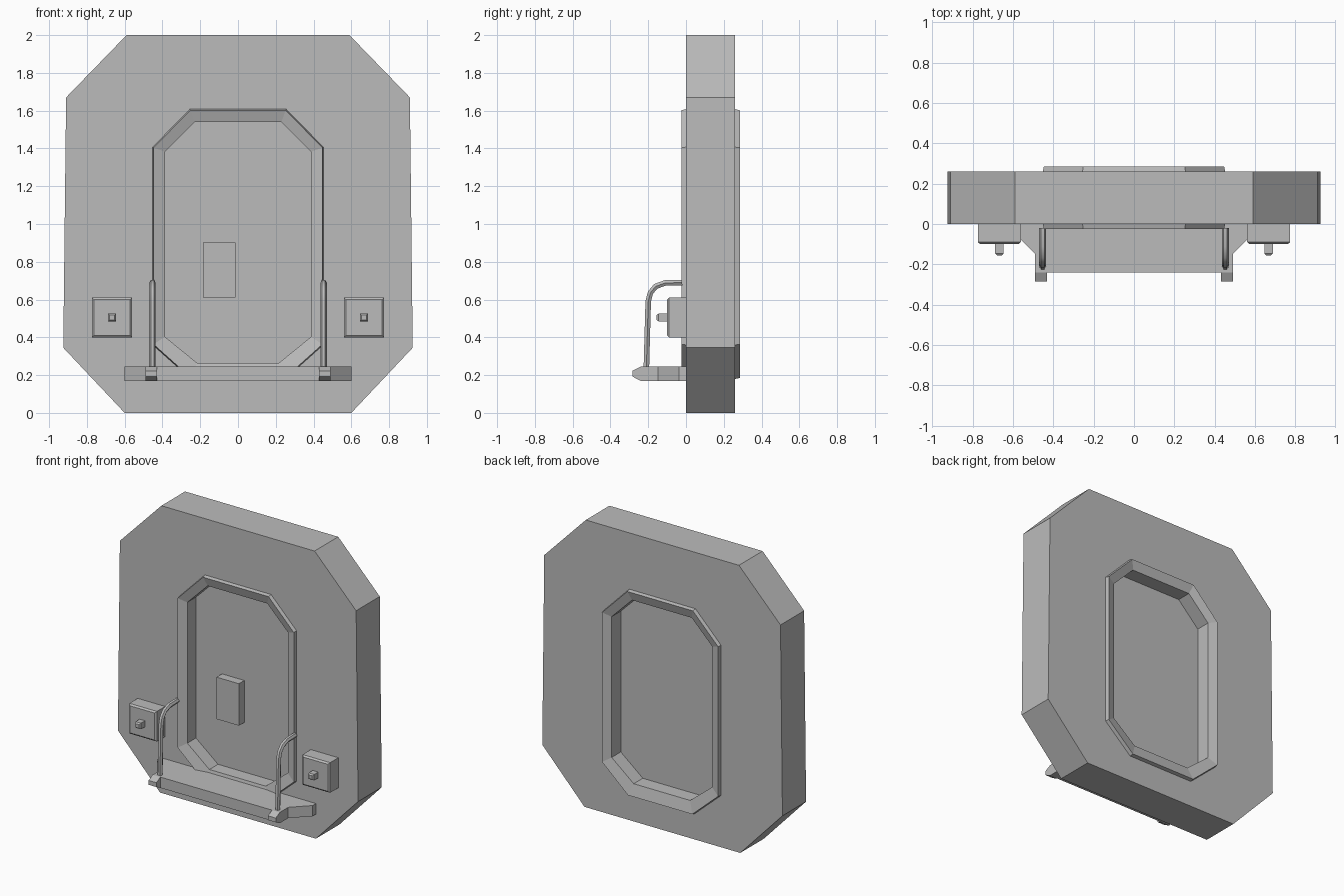
import bpy, bmesh

cube = bpy.data.objects.get("Cube")
if cube:
    bpy.data.objects.remove(cube)

GREY = (0.5, 0.5, 0.5, 1)
grey = bpy.data.materials.new("plain grey")
grey.use_nodes = True
grey.diffuse_color = GREY
grey.node_tree.nodes["Principled BSDF"].inputs["Base Color"].default_value = GREY


def add_object(name, bm):
    bmesh.ops.recalc_face_normals(bm, faces=bm.faces)
    mesh = bpy.data.meshes.new(name)
    bm.to_mesh(mesh)
    bm.free()
    mesh.materials.append(grey)
    obj = bpy.data.objects.new(name, mesh)
    bpy.context.collection.objects.link(obj)
    return obj


def octagon(top, shoulder, hip, bottom):
    """Symmetric eight-sided outline from its four right-hand (x, z) corners."""
    right = [bottom, hip, shoulder, top]
    return right + [(-x, z) for x, z in reversed(right)]


def loft(name, sections, ring=False):
    """Join (outline, y) sections; a ring closes on itself, otherwise ends are capped."""
    bm = bmesh.new()
    loops = [[bm.verts.new((x, y, z)) for x, z in pts] for pts, y in sections]
    pairs = list(zip(loops, loops[1:]))
    if ring:
        pairs.append((loops[-1], loops[0]))
    else:
        bm.faces.new(loops[0])
        bm.faces.new(loops[-1])
    for a, b in pairs:
        for i in range(len(a)):
            j = (i + 1) % len(a)
            bm.faces.new((a[i], a[j], b[j], b[i]))
    return add_object(name, bm)


def rect(cx, cz, w, h):
    return [(cx - w / 2, cz - h / 2), (cx + w / 2, cz - h / 2),
            (cx + w / 2, cz + h / 2), (cx - w / 2, cz + h / 2)]


# Outlines
THICK = 0.26
wall = octagon((0.59, 2), (0.91, 1.67), (0.925, 0.345), (0.6, 0))
rim = octagon((0.255, 1.608), (0.452, 1.407), (0.452, 0.36), (0.25, 0.18))
lip = octagon((0.252, 1.602), (0.447, 1.404), (0.447, 0.363), (0.248, 0.185))
opening = octagon((0.23, 1.54), (0.387, 1.383), (0.387, 0.403), (0.217, 0.265))

# Wall with doorway, door frame and recessed door
loft("wall", [(wall, 0), (wall, THICK), (rim, THICK), (rim, 0)], ring=True)
loft("door_frame", [(rim, 0), (lip, -0.025), (opening, -0.005),
                    (opening, THICK + 0.005), (lip, THICK + 0.025), (rim, THICK)], ring=True)
loft("door", [(opening, 0.09), (opening, 0.165)])
handle = rect(-0.1, 0.757, 0.172, 0.292)
loft("door_handle_plate", [(handle, 0.03), (handle, 0.09)])

# Step: plan outline extruded upward
half = [(0.6, 0), (0.6, -0.037), (0.49, -0.147), (0.49, -0.24)]
bm = bmesh.new()
face = bm.faces.new([bm.verts.new((x, y, 0.17))
                     for x, y in half + [(-x, y) for x, y in reversed(half)]])
top = bmesh.ops.extrude_face_region(bm, geom=[face])["geom"]
bmesh.ops.translate(bm, vec=(0, 0, 0.075),
                    verts=[v for v in top if isinstance(v, bmesh.types.BMVert)])
add_object("step", bm)

for side, s in (("left", 1), ("right", -1)):
    # Tapered tab at the end of the step
    loft(side + "_step_tab", [(rect(s * 0.46, 0.2075, 0.06, 0.03), -0.284),
                              (rect(s * 0.46, 0.2075, 0.06, 0.075), -0.24),
                              (rect(s * 0.46, 0.2075, 0.06, 0.075), -0.2)])

    # Wall box with chamfered front edges, and its knob
    box = rect(s * 0.667, 0.505, 0.212, 0.21)
    loft(side + "_box", [(rect(s * 0.667, 0.505, 0.19, 0.188), -0.1), (box, -0.09), (box, 0)])
    knob = rect(s * 0.667, 0.505, 0.042, 0.042)
    loft(side + "_knob", [(rect(s * 0.667, 0.505, 0.026, 0.026), -0.155),
                          (knob, -0.145), (knob, -0.1)])

    # Bent handrail
    path = [(-0.21, 0.23), (-0.2, 0.59), (-0.188, 0.637),
            (-0.16, 0.67), (-0.11, 0.688), (-0.02, 0.69)]
    curve = bpy.data.curves.new(side + "_handrail", "CURVE")
    curve.dimensions = "3D"
    curve.bevel_depth = 0.017
    curve.bevel_resolution = 1
    curve.use_fill_caps = True
    spline = curve.splines.new("POLY")
    spline.points.add(len(path) - 1)
    for point, (y, z) in zip(spline.points, path):
        point.co = (s * 0.453, y, z, 1)
    curve.materials.append(grey)
    rail = bpy.data.objects.new(side + "_handrail", curve)
    bpy.context.collection.objects.link(rail)
    bpy.ops.object.select_all(action="DESELECT")
    rail.select_set(True)
    bpy.context.view_layer.objects.active = rail
    bpy.ops.object.convert(target="MESH")
    bpy.ops.object.shade_smooth_by_angle()
